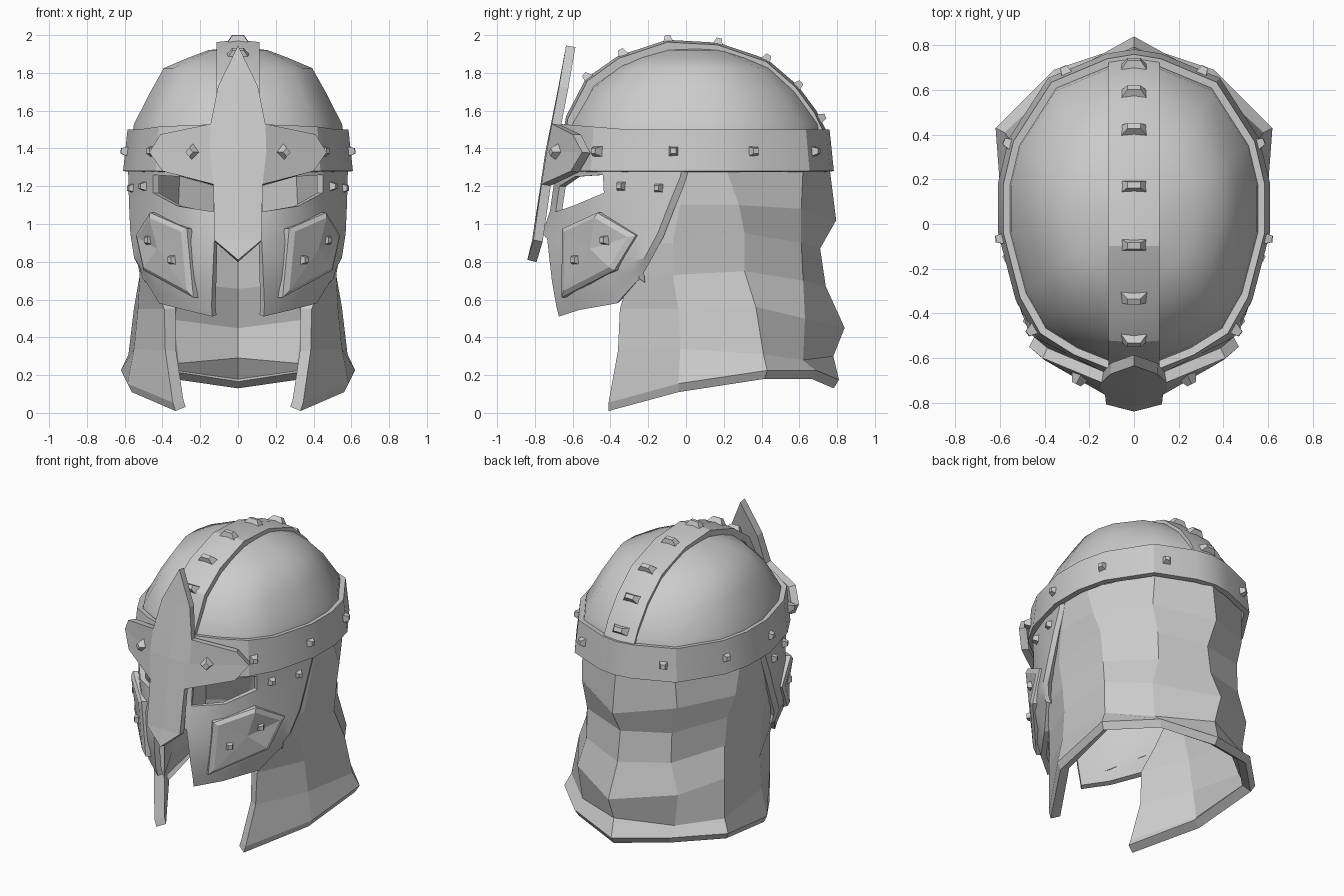
import bpy, bmesh, math
from mathutils import Vector

if "Cube" in bpy.data.objects:
    bpy.data.objects.remove(bpy.data.objects["Cube"])

steel = bpy.data.materials.new("steel_grey")
steel.diffuse_color = (0.6, 0.6, 0.6, 1)
steel.use_nodes = True
steel.node_tree.nodes["Principled BSDF"].inputs["Base Color"].default_value = steel.diffuse_color


def build(name, verts, faces, thick=0.0, mirror=True, smooth=None):
    """Mesh with outward faces, optional x mirror and inward thickness."""
    me = bpy.data.meshes.new(name)
    me.from_pydata([tuple(v) for v in verts], [], faces)
    me.materials.append(steel)
    mid = Vector((0, 0, 1.1))
    if sum(p.normal.dot(p.center - mid) * p.area for p in me.polygons) < 0:
        me.flip_normals()
    ob = bpy.data.objects.new(name, me)
    bpy.context.collection.objects.link(ob)
    if mirror:
        m = ob.modifiers.new("mirror", 'MIRROR')
        m.use_clip = True
        m.merge_threshold = 0.002
    if thick:
        s = ob.modifiers.new("thickness", 'SOLIDIFY')
        s.thickness = thick
        s.offset = -1
    if smooth:
        # apply the modifiers first so that the rims keep sharp edges
        bpy.ops.object.select_all(action='DESELECT')
        bpy.context.view_layer.objects.active = ob
        ob.select_set(True)
        bpy.ops.object.convert(target='MESH')
        bpy.ops.object.shade_smooth_by_angle(angle=math.radians(smooth))
    return ob


def sheet(name, cols, thick, skip=(), smooth=None, mirror=True):
    """Grid surface through columns of points."""
    n = len(cols[0])
    faces = [(i * n + j, (i + 1) * n + j, (i + 1) * n + j + 1, i * n + j + 1)
             for i in range(len(cols) - 1) for j in range(n - 1) if (i, j) not in skip]
    return build(name, [p for c in cols for p in c], faces, thick, mirror, smooth)


def stud(name, pos, normal, w=0.028, h=0.028, height=0.028, spin=0.0, mirror=True):
    """Small tapered rivet standing along a normal."""
    nrm = Vector(normal).normalized()
    up = Vector((0, 0, 1)) if mirror else Vector((1, 0, 0))
    side = up.cross(nrm).normalized()
    up = nrm.cross(side)
    side, up = (side * math.cos(spin) + up * math.sin(spin),
                up * math.cos(spin) - side * math.sin(spin))
    c = Vector(pos)
    vs = []
    for k, d in ((1, -0.015), (0.5, height)):
        for a, b in ((-1, -1), (1, -1), (1, 1), (-1, 1)):
            vs.append(c + side * a * w * k + up * b * h * k + nrm * d)
    fs = [(3, 2, 1, 0), (4, 5, 6, 7)] + [(i, (i + 1) % 4, 4 + (i + 1) % 4, 4 + i) for i in range(4)]
    ob = build(name, vs, fs, 0, mirror)
    bm = bmesh.new()
    bm.from_mesh(ob.data)
    bmesh.ops.recalc_face_normals(bm, faces=bm.faces)
    bm.to_mesh(ob.data)
    bm.free()


# half outline of the rim, back to front
rim = [(0, .76), (.12, .74), (.37, .635), (.54, .37), (.585, .18), (.585, -.04),
       (.51, -.33), (.42, -.49), (.27, -.585), (.12, -.645), (0, -.665)]

# skull dome, stacked scaled outlines (width, back and front scale, height)
dome = []
for x, y in rim:
    col = [(x * .96 * sx, .045 + (y - .045) * .95 * (sb if y > .045 else sf), z)
           for sx, sb, sf, z in
           ((1, 1, 1, 1.46), (.98, .985, .985, 1.53), (.825, .81, .84, 1.70), (.7, .61, .63, 1.825),
            (.47, .43, .46, 1.88), (.28, .25, .27, 1.92))]
    dome.append(col + [(0, .045, 1.94)])
n = len(dome[0])
faces = []
for i in range(len(dome) - 1):
    faces += [(i * n + j, (i + 1) * n + j, (i + 1) * n + j + 1, i * n + j + 1) for j in range(n - 2)]
    faces.append((i * n + n - 2, (i + 1) * n + n - 2, n - 1))
build("dome", [p for c in dome for p in c], faces, 0, True, 60)

# brow band
sheet("brow_band", [[(x * 1.04, y * 1.03 + (-.02 if y < -.5 else 0), 1.28),
                     (x, y, 1.5 + max(0, -.3 - y) * .08)] for x, y in rim],
      0.035, smooth=25)

# crest strip over the dome
ridge = [(-.65, 1.48), (-.635, 1.57), (-.53, 1.77), (-.36, 1.89), (-.1, 1.975), (.17, 1.96),
         (.43, 1.872), (.59, 1.735), (.69, 1.6), (.75, 1.48)]
sheet("crest_strip", [[(.115, y * .985, z - .012) for y, z in ridge],
                      [(0, y, z) for y, z in ridge]], 0.045, smooth=20)

# crest rivets
for y, z, ny, nz in ((-.52, 1.775, -.75, .65), (-.335, 1.9, -.45, .9), (-.095, 1.972, -.1, 1),
                     (.17, 1.957, .2, 1), (.425, 1.872, .5, .85), (.59, 1.732, .75, .65),
                     (.712, 1.56, .9, .4)):
    stud("crest_rivet", (0, y, z), (0, ny, nz), .028, .06, .028, mirror=False)

# neck guard: front edge, side, rear side, rear quarter, spine
neck = [
    [(.55, -.04, 1.3), (.53, -.12, 1.08), (.50, -.22, .9), (.46, -.30, .72), (.39, -.35, .55),
     (.385, -.36, .33), (.345, -.41, .01)],
    [(.57, .02, 1.3), (.565, -.03, 1.1), (.55, -.07, .9), (.52, -.07, .73), (.53, -.04, .55),
     (.55, -.03, .34), (.585, -.04, .11)],
    [(.56, .21, 1.3), (.57, .28, 1.1), (.53, .31, .95), (.51, .31, .75), (.55, .37, .56),
     (.58, .41, .31), (.62, .43, .18)],
    [(.35, .62, 1.3), (.36, .61, 1.08), (.32, .61, .9), (.32, .62, .7), (.38, .63, .5),
     (.35, .62, .28), (.36, .69, .18)],
    [(0, .76, 1.3), (0, .795, 1.02), (0, .71, .87), (0, .74, .67), (0, .84, .45),
     (0, .78, .3), (0, .81, .13)]]
for col in neck:  # turned under lower lip
    x, y, z = col.pop()
    col += [(x, y, z + .045), (x * .96, y * .965 if y > 0 else y, z)]
sheet("neck_guard", neck, 0.065)

# face mask with eye openings
mask = [
    [(0, -.71, 1.3), (0, -.70, 1.21), (0, -.72, 1.07), (0, -.76, .95), (0, -.76, .94), (0, -.76, .93)],
    [(.125, -.67, 1.3), (.125, -.67, 1.20), (.13, -.69, 1.065), (.125, -.735, .92),
     (.135, -.71, .7), (.14, -.68, .51)],
    [(.30, -.59, 1.3), (.30, -.59, 1.25), (.32, -.60, 1.095), (.305, -.60, .9),
     (.30, -.60, .72), (.29, -.57, .545)],
    [(.45, -.45, 1.3), (.45, -.44, 1.26), (.45, -.435, 1.165), (.46, -.42, .92),
     (.455, -.42, .74), (.43, -.37, .58)],
    [(.53, -.23, 1.3), (.535, -.23, 1.25), (.54, -.24, 1.13), (.54, -.24, .93),
     (.525, -.29, .8), (.50, -.27, .69)],
    [(.585, -.02, 1.3), (.58, -.03, 1.25), (.578, -.08, 1.13), (.57, -.15, .95),
     (.55, -.22, .82), (.52, -.25, .71)]]
for col in mask[1:]:  # bevelled lower edge
    x, y, z = col.pop()
    col += [(x, y * 1.01, z + .055), (x * .97, y * .99, z)]
mask[0].append((0, -.76, .925))
# bevelled rear edge
mask.append([(x - .015, y + .03, z - .02) for x, y, z in mask[-1]])
sheet("face_mask", mask, 0.035, skip={(1, 1), (2, 1), (0, 3), (0, 4), (0, 5)}, smooth=25)

# raised cheek plates with bevelled border
cheek = [Vector(p) for p in ((.255, -.64, .975), (.45, -.455, 1.06), (.525, -.25, .94),
                             (.485, -.365, .755), (.22, -.645, .61))]
out = Vector((.72, -.69, 0)).normalized()
mid = sum(cheek, Vector()) / 5
layers = [[p - out * .03 for p in cheek], [p + out * .022 for p in cheek],
          [mid + (p - mid) * .86 + out * .04 for p in cheek]]
vs = [p for l in layers for p in l] + [mid + out * .055]
fs = [(k + i, k + (i + 1) % 5, k + 5 + (i + 1) % 5, k + 5 + i) for k in (0, 5) for i in range(5)]
fs += [(10 + i, 10 + (i + 1) % 5, 15) for i in range(5)]
build("cheek_plate", vs, fs)

# star shaped nose guard
nose = [(0, -.635, 1.945), (.105, -.672, 1.73), (.145, -.71, 1.53), (.41, -.60, 1.475),
        (.47, -.55, 1.38), (.40, -.61, 1.28), (.13, -.765, 1.21), (.125, -.808, .915),
        (0, -.84, .81), (0, -.815, .915), (0, -.77, 1.21), (0, -.745, 1.38), (0, -.715, 1.53),
        (0, -.675, 1.73), (.15, -.738, 1.38)]
build("nose_guard", nose, [(0, 13, 1), (1, 13, 12, 2), (2, 12, 11, 14), (2, 14, 4, 3),
                           (14, 6, 5, 4), (14, 11, 10, 6), (6, 10, 9, 7), (7, 9, 8)], 0.05)

# rivets on band, mask, cheeks and nose guard
for x, y, z, nx, ny in ((.455, -.475, 1.385, .8, -.6), (.592, -.065, 1.385, 1, -.1),
                        (.558, .36, 1.385, .9, .35), (.305, .68, 1.385, .45, .9)):
    stud("band_rivet", (x, y, z), (nx, ny, .08))
for x, y, z in ((.497, -.345, 1.2), (.558, -.145, 1.19)):
    stud("mask_rivet", (x, y, z), (.9, -.4, 0), .026, .026)
for x, y, z in ((.445, -.405, .915), (.32, -.56, .81)):
    stud("cheek_rivet", Vector((x, y, z)) + out * .03, out, .028, .03, .03)
stud("nose_guard_rivet", (.245, -.69, 1.38), (.45, -.9, 0), .032, .032, .03, math.pi / 4)
